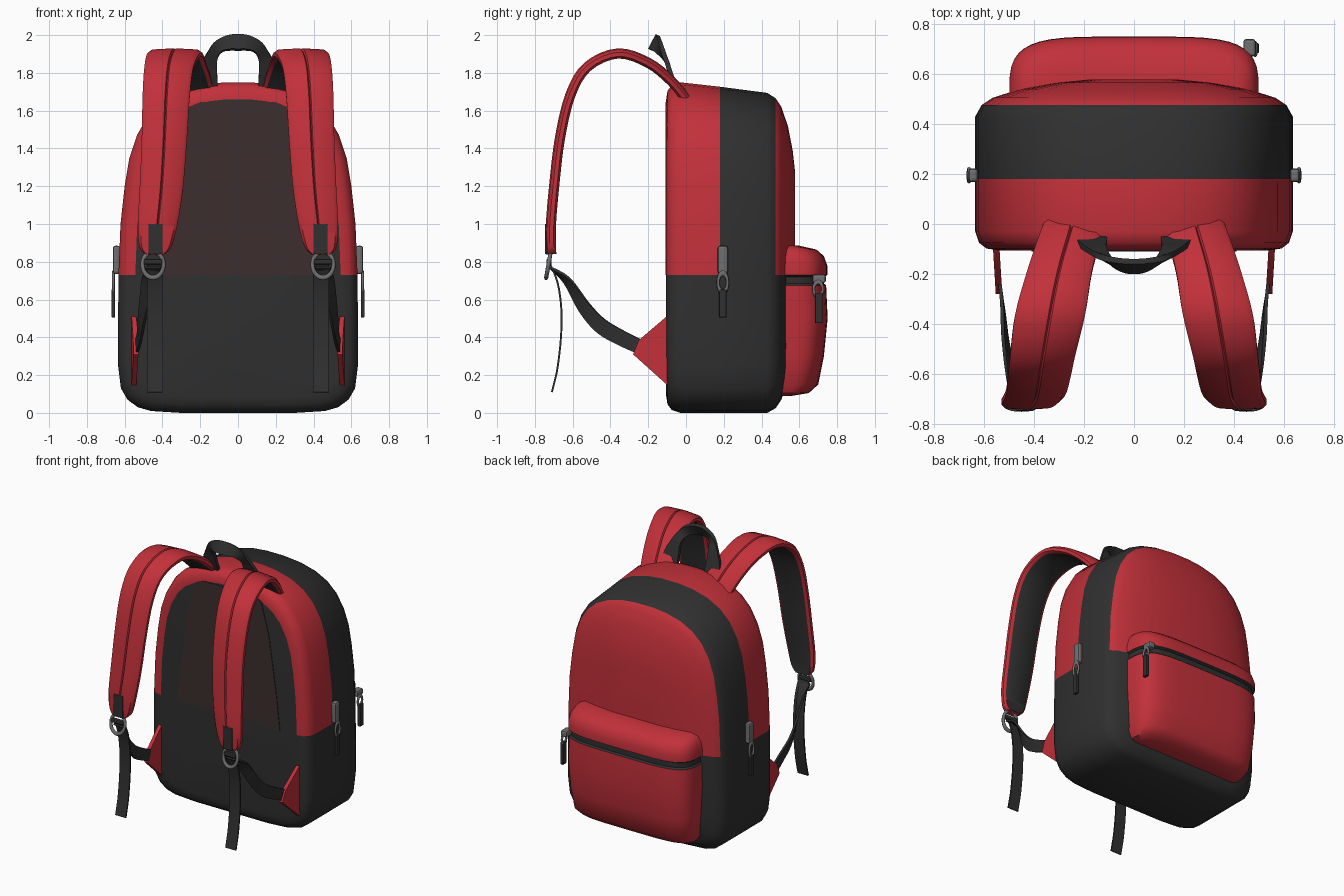
import bpy, bmesh, math
from mathutils import Vector

if "Cube" in bpy.data.objects:
    bpy.data.objects.remove(bpy.data.objects["Cube"])


def material(name, rgb):
    m = bpy.data.materials.new(name)
    m.diffuse_color = (*rgb, 1)
    m.use_nodes = True
    m.node_tree.nodes["Principled BSDF"].inputs["Base Color"].default_value = m.diffuse_color
    return m


RED = material("red fabric", (0.54, 0.03, 0.042))
DARK = material("charcoal fabric", (0.029, 0.029, 0.029))
BROWN = material("dark brown mesh", (0.045, 0.027, 0.027))
GREY = material("grey metal", (0.16, 0.16, 0.16))


def finish(name, bm, mats, angle=40):
    bmesh.ops.recalc_face_normals(bm, faces=bm.faces)
    me = bpy.data.meshes.new(name)
    bm.to_mesh(me)
    bm.free()
    for m in mats:
        me.materials.append(m)
    ob = bpy.data.objects.new(name, me)
    bpy.context.collection.objects.link(ob)
    bpy.ops.object.select_all(action='DESELECT')
    ob.select_set(True)
    bpy.context.view_layer.objects.active = ob
    bpy.ops.object.shade_smooth_by_angle(angle=math.radians(angle))
    return ob


def loft(bm, rings, rule=lambda i, j: 0):
    """Join closed rings of points and cap both ends."""
    vs = [[bm.verts.new(p) for p in r] for r in rings]
    n = len(vs[0])
    for i in range(len(vs) - 1):
        for j in range(n):
            k = (j + 1) % n
            f = bm.faces.new((vs[i][j], vs[i][k], vs[i + 1][k], vs[i + 1][j]))
            f.material_index = rule(i, j)
    return bm.faces.new(vs[0]), bm.faces.new(vs[-1])


def smooth_path(rows, steps):
    """Catmull-Rom interpolation through rows of numbers."""
    out = []
    for i in range(len(rows) - 1):
        a, b, c, d = (rows[max(0, min(len(rows) - 1, i + k))] for k in (-1, 0, 1, 2))
        for s in range(steps):
            t = s / steps
            out.append([0.5 * (2 * q + (r - p) * t + (2 * p - 5 * q + 4 * r - w) * t * t
                               + (3 * q - p - 3 * r + w) * t ** 3)
                        for p, q, r, w in zip(a, b, c, d)])
    return out + [list(rows[-1])]


FLAT = [(-1, -1), (-1, 1), (1, 1), (1, -1)]


def sweep(name, rows, thick, mats, section=FLAT, rule=lambda i, j: 0, steps=4):
    """Sweep a section; each row is centre xyz followed by half-width vector xyz."""
    st = smooth_path(rows, steps)
    pts = [Vector(r[:3]) for r in st]
    rings = []
    for i, r in enumerate(st):
        w = Vector(r[3:])
        t = pts[min(i + 1, len(pts) - 1)] - pts[max(i - 1, 0)]
        n = t.cross(w).normalized() * thick
        rings.append([pts[i] + w * u + n * v for u, v in section])
    bm = bmesh.new()
    loft(bm, rings, rule)
    return finish(name, bm, mats)


def box(name, centre, size, mat, bevel=0.008, tilt=0):
    bpy.ops.mesh.primitive_cube_add(size=1, location=centre, rotation=(tilt, 0, 0))
    ob = bpy.context.object
    ob.name = name
    ob.scale = size
    bpy.ops.object.transform_apply(location=False, rotation=False)
    ob.data.materials.append(mat)
    b = ob.modifiers.new("bevel", 'BEVEL')
    b.width = bevel
    b.segments = 2
    return ob


def ring(name, centre, radius, tube, rot, mat, scale=(1, 1, 1)):
    bpy.ops.mesh.primitive_torus_add(major_radius=radius, minor_radius=tube, major_segments=24,
                                     minor_segments=8, location=centre, rotation=rot)
    ob = bpy.context.object
    ob.name = name
    ob.scale = scale
    ob.data.materials.append(mat)
    bpy.ops.object.shade_smooth()


# Main bag: arched outline lofted from front to back
half = [(0.3, 0), (0.46, 0.01), (0.53, 0.03), (0.585, 0.07), (0.62, 0.13), (0.635, 0.25),
        (0.635, 0.5), (0.632, 0.75), (0.622, 1.0), (0.6, 1.2), (0.575, 1.35), (0.535, 1.47),
        (0.475, 1.575), (0.4, 1.65), (0.3, 1.705), (0.18, 1.738), (0.07, 1.75)]
outline = half + [(-x, z) for x, z in reversed(half)]
MID = 0.875


def bag_ring(y, inset):
    pts = []
    for x, z in outline:
        z = MID + (z - MID) * (1 - inset / MID)
        if z > 1:
            z -= max(0, y) * 0.13 * (z - 1) / 0.75
        pts.append((x * (1 - inset / 0.635), y, z))
    return pts


bm = bmesh.new()
loft(bm, [bag_ring(*r) for r in [(-0.105, 0.09), (-0.098, 0.045), (-0.075, 0.015), (-0.03, 0),
                                 (0.18, 0), (0.43, 0), (0.475, 0.025), (0.505, 0.07),
                                 (0.54, 0.18), (0.565, 0.32), (0.578, 0.45)]])
bmesh.ops.bisect_plane(bm, geom=bm.verts[:] + bm.edges[:] + bm.faces[:],
                       plane_co=(0, 0, 0.73), plane_no=(0, 0, 1))
for f in bm.faces:
    c = f.calc_center_median()
    red = c.z > 0.73 and (-0.104 < c.y < 0.18 or c.y > 0.475)
    f.material_index = 0 if red else 1
finish("bag_body", bm, [RED, DARK])

# Mesh back panel, a thin plate
bm = bmesh.new()
panel = [(0.41, 0.73), (0.38, 1.0), (0.32, 1.4), (0.26, 1.62), (0.2, 1.645)]
panel += [(-x, z) for x, z in reversed(panel)]
loft(bm, [[(x, y, z) for x, z in panel] for y in (-0.104, -0.109)])
finish("mesh_panel", bm, [BROWN])

# Rear pocket with a zip band
levels = [(0.09, 0.40, 0.56), (0.105, 0.45, 0.65), (0.15, 0.475, 0.70), (0.3, 0.49, 0.73),
          (0.5, 0.50, 0.75), (0.675, 0.498, 0.742), (0.685, 0.488, 0.73), (0.72, 0.488, 0.73),
          (0.73, 0.50, 0.748), (0.78, 0.50, 0.748), (0.83, 0.49, 0.73), (0.865, 0.47, 0.69),
          (0.885, 0.43, 0.60)]
N = 22
rings = []
for z, hx, ym in levels:
    r = []
    for k in range(N + 1):
        a = math.pi * k / N
        c = math.cos(a)
        r.append((math.copysign(abs(c) ** 0.45, c) * hx,
                  0.47 + (ym - 0.47) * max(0, math.sin(a)) ** 0.45, z))
    rings.append(r)
bm = bmesh.new()
loft(bm, rings, lambda i, j: 1 if i in (5, 6, 7) else 0)
finish("rear_pocket", bm, [RED, DARK])

# Padded strap: outer red with a seam groove, inner lining dark
PAD = [(-1, -0.4), (-1, 0.3), (-0.85, 0.8), (-0.05, 1), (0, 0.65), (0.05, 1), (0.85, 0.8),
       (1, 0.3), (1, -0.4), (0.85, -0.8), (-0.85, -0.8)]
# centre x, y, z, half width
strap = [(0.24, 0.0, 1.66, 0.12), (0.265, -0.08, 1.755, 0.125), (0.30, -0.2, 1.85, 0.13),
         (0.335, -0.36, 1.9, 0.14), (0.365, -0.52, 1.83, 0.13), (0.38, -0.61, 1.68, 0.125),
         (0.39, -0.665, 1.45, 0.12), (0.405, -0.695, 1.2, 0.115), (0.425, -0.712, 1.0, 0.105),
         (0.437, -0.712, 0.88, 0.085), (0.44, -0.71, 0.84, 0.05)]

for side, s in (("right", 1), ("left", -1)):
    sweep(side + "_strap", [(s * x, y, z, w, 0, 0) for x, y, z, w in strap], 0.03, [RED, DARK],
          PAD, lambda i, j: 1 if j == 9 else 0)
    # Loop tab and adjuster rings
    box(side + "_strap_tab", (s * 0.437, -0.738, 0.92), (0.075, 0.018, 0.16), DARK, 0.004)
    ring(side + "_buckle", (s * 0.45, -0.728, 0.785), 0.056, 0.011, (math.radians(80), 0, 0), GREY,
         (1, 1.25, 1))
    box(side + "_buckle_bar", (s * 0.45, -0.725, 0.80), (0.1, 0.028, 0.03), DARK)
    # Hanging webbing tail
    sweep(side + "_webbing_tail",
          [(s * 0.44, y, z, 0.042, 0, 0) for y, z in
           [(-0.72, 0.79), (-0.68, 0.69), (-0.66, 0.55), (-0.662, 0.4), (-0.68, 0.24),
            (-0.70, 0.15), (-0.71, 0.11)]], 0.005, [DARK])
    # Lower webbing, twisting from the buckle to the side tab
    sweep(side + "_lower_webbing",
          [(s * x, y, z, s * a, b, c) for x, y, z, a, b, c in
           [(0.45, -0.72, 0.77, 0.04, 0, 0), (0.475, -0.63, 0.70, 0.032, 0.012, 0.012),
            (0.50, -0.54, 0.56, 0.018, 0.022, 0.025), (0.515, -0.45, 0.46, 0.01, 0.02, 0.035),
            (0.525, -0.33, 0.39, 0.004, 0.018, 0.036), (0.54, -0.22, 0.34, 0, 0.012, 0.036)]],
          0.007, [DARK])
    # Triangular side tab
    bm = bmesh.new()
    tri = [(-0.08, 0.53), (-0.08, 0.13), (-0.28, 0.31), (-0.25, 0.385)]
    loft(bm, [[(s * (x + (y + 0.28) * 0.06), y, z) for y, z in tri] for x in (0.527, 0.553)])
    finish(side + "_side_tab", bm, [RED])
    # Side zip pull
    box(side + "_zip_slider", (s * 0.643, 0.195, 0.81), (0.04, 0.055, 0.15), GREY, 0.014)
    ring(side + "_zip_loop", (s * 0.66, 0.195, 0.69), 0.025, 0.008, (0, math.pi / 2, 0), GREY,
         (2, 1, 1))
    box(side + "_zip_pull", (s * 0.66, 0.195, 0.58), (0.02, 0.038, 0.15), DARK, 0.005)

# Carry handle, flared where it meets the bag
arch = [(0.175, -0.05, 1.70, 0.07, 0, 0), (0.165, -0.08, 1.79, 0.055, 0, 0.005),
        (0.14, -0.11, 1.88, 0.03, -0.005, 0.015), (0.105, -0.145, 1.935, 0.018, 0.01, 0.025),
        (0.05, -0.165, 1.958, 0.006, 0.018, 0.036)]
handle = arch + [(0, -0.17, 1.961, 0, 0.02, 0.039)]
handle += [(-x, y, z, -a, b, c) for x, y, z, a, b, c in reversed(arch)]
sweep("carry_handle", handle, 0.012, [DARK])

# Pocket zip pull on one end
box("pocket_zip_slider", (0.462, 0.705, 0.71), (0.05, 0.07, 0.045), GREY, 0.012)
ring("pocket_zip_loop", (0.485, 0.70, 0.655), 0.024, 0.008, (0, math.pi / 2, 0), GREY, (1.6, 1, 1))
box("pocket_zip_pull", (0.488, 0.703, 0.555), (0.024, 0.04, 0.16), DARK, 0.005)
